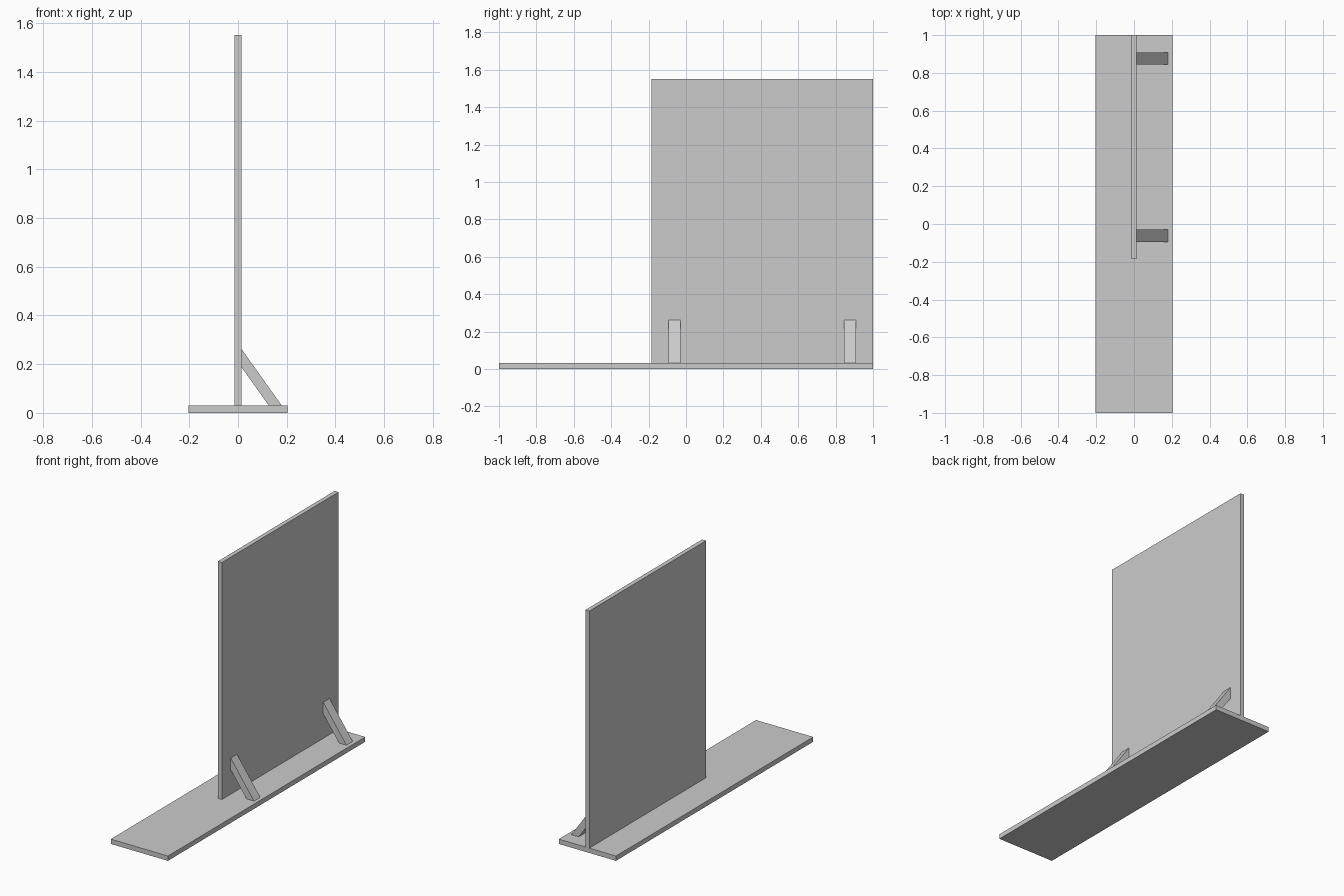
import bpy
import bmesh
from mathutils import Vector

cube = bpy.data.objects.get("Cube")
if cube:
    bpy.data.objects.remove(cube, do_unlink=True)

# Single flat grey
grey = bpy.data.materials.new("plain grey")
grey.use_nodes = True
colour = (0.6, 0.6, 0.6, 1)
grey.diffuse_color = colour
grey.node_tree.nodes["Principled BSDF"].inputs["Base Color"].default_value = colour


def extrude_profile(name, profile, y0, y1):
    """Sweep an x-z outline along y into a closed solid."""
    bm = bmesh.new()
    face = bm.faces.new([bm.verts.new((x, y0, z)) for x, z in profile])
    swept = bmesh.ops.extrude_face_region(bm, geom=[face])
    verts = [v for v in swept["geom"] if isinstance(v, bmesh.types.BMVert)]
    bmesh.ops.translate(bm, verts=verts, vec=Vector((0, y1 - y0, 0)))
    bmesh.ops.recalc_face_normals(bm, faces=bm.faces)
    mesh = bpy.data.meshes.new(name)
    bm.to_mesh(mesh)
    bm.free()
    mesh.materials.append(grey)
    obj = bpy.data.objects.new(name, mesh)
    bpy.context.collection.objects.link(obj)
    return obj


def slab(name, half_width, z0, z1, y0, y1):
    w = half_width
    return extrude_profile(name, [(-w, z0), (w, z0), (w, z1), (-w, z1)], y0, y1)


BASE_TOP = 0.031
PANEL_HALF = 0.014

# Long floor board and the upright panel on its rear part
slab("base_board", 0.203, 0, BASE_TOP, -1, 1)
slab("upright_panel", PANEL_HALF, BASE_TOP, 1.552, -0.184, 1)

# Slanted braces, mitred against panel and board
brace = [(PANEL_HALF, 0.263), (PANEL_HALF, 0.188), (0.126, BASE_TOP), (0.179, BASE_TOP)]
for name, y in (("front_brace", -0.062), ("rear_brace", 0.876)):
    extrude_profile(name, brace, y - 0.032, y + 0.032)
